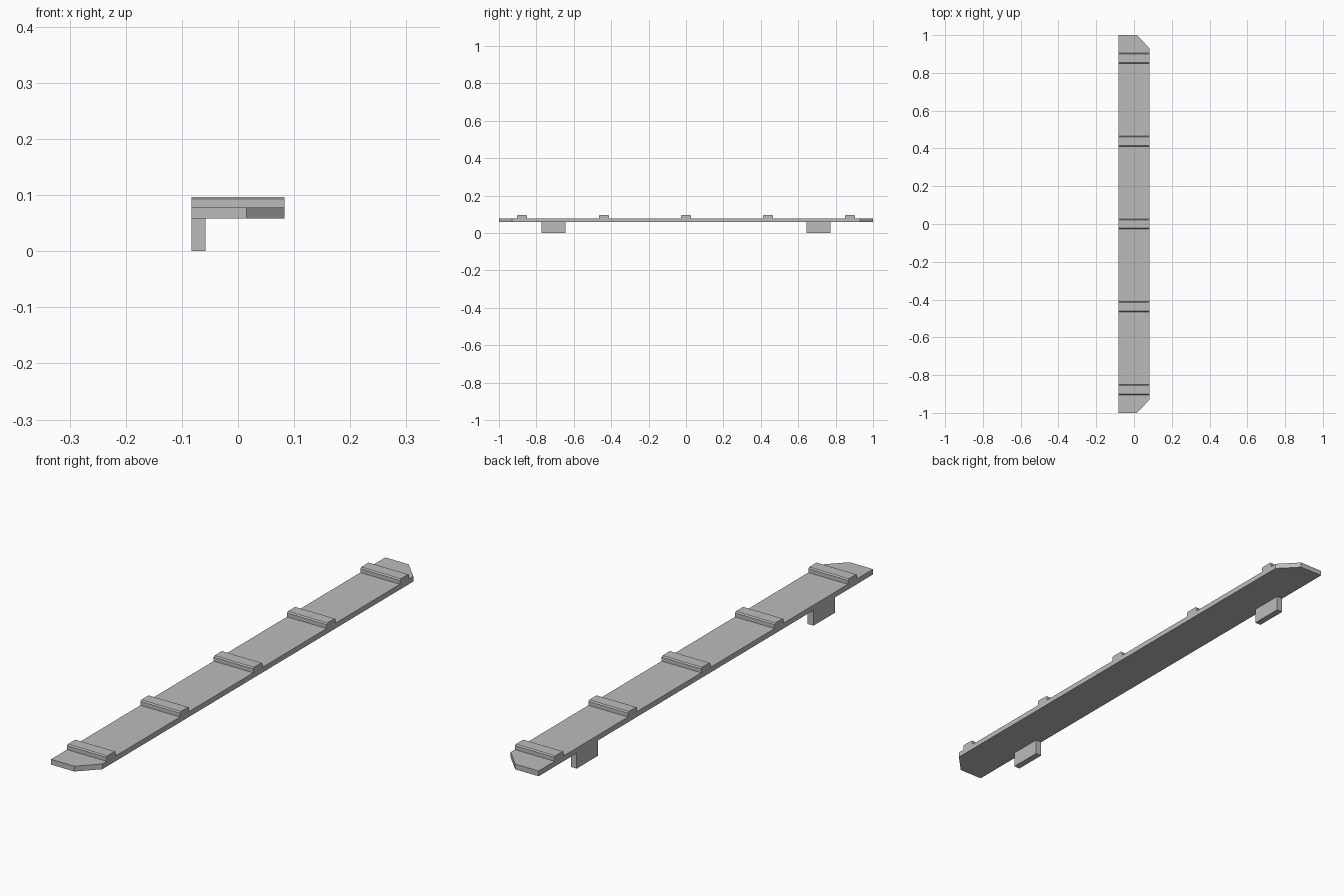
import bpy

cube = bpy.data.objects.get("Cube")
if cube:
    bpy.data.objects.remove(cube, do_unlink=True)

grey = bpy.data.materials.new("plain grey")
grey.use_nodes = True
colour = (0.5, 0.5, 0.5, 1)
grey.diffuse_color = colour
grey.node_tree.nodes["Principled BSDF"].inputs["Base Color"].default_value = colour

HALF_W = 0.083
BOTTOM, TOP = 0.058, 0.078


def prism(name, profile, offset):
    """Extrude a closed outline of 3D points along the offset."""
    n = len(profile)
    verts = list(profile) + [tuple(a + b for a, b in zip(p, offset)) for p in profile]
    faces = [tuple(reversed(range(n))), tuple(range(n, 2 * n))]
    faces += [(i, (i + 1) % n, n + (i + 1) % n, n + i) for i in range(n)]
    mesh = bpy.data.meshes.new(name)
    mesh.from_pydata(verts, [], faces)
    mesh.materials.append(grey)
    obj = bpy.data.objects.new(name, mesh)
    bpy.context.collection.objects.link(obj)
    return obj


# Long plank with both outer corners cut off
outline = [(-HALF_W, -1), (0.015, -1), (HALF_W, -0.93),
           (HALF_W, 0.93), (0.015, 1), (-HALF_W, 1)]
prism("plank", [(x, y, BOTTOM) for x, y in outline], (0, 0, TOP - BOTTOM))

# Five raised cross battens with chamfered upper edges
section = [(-0.027, TOP), (0.027, TOP), (0.027, 0.093),
           (0.022, 0.097), (-0.022, 0.097), (-0.027, 0.093)]
for i in range(5):
    centre = (i - 2) * 0.4385
    prism(f"batten_{i + 1}", [(-HALF_W, centre + y, z) for y, z in section],
          (2 * HALF_W, 0, 0))

# Two mounting tabs under the inner edge
for name, side in (("front_tab", -1), ("back_tab", 1)):
    y = side * 0.708
    base = [(-HALF_W, y - 0.064, 0), (-0.058, y - 0.064, 0),
            (-0.058, y + 0.064, 0), (-HALF_W, y + 0.064, 0)]
    prism(name, base, (0, 0, BOTTOM))
